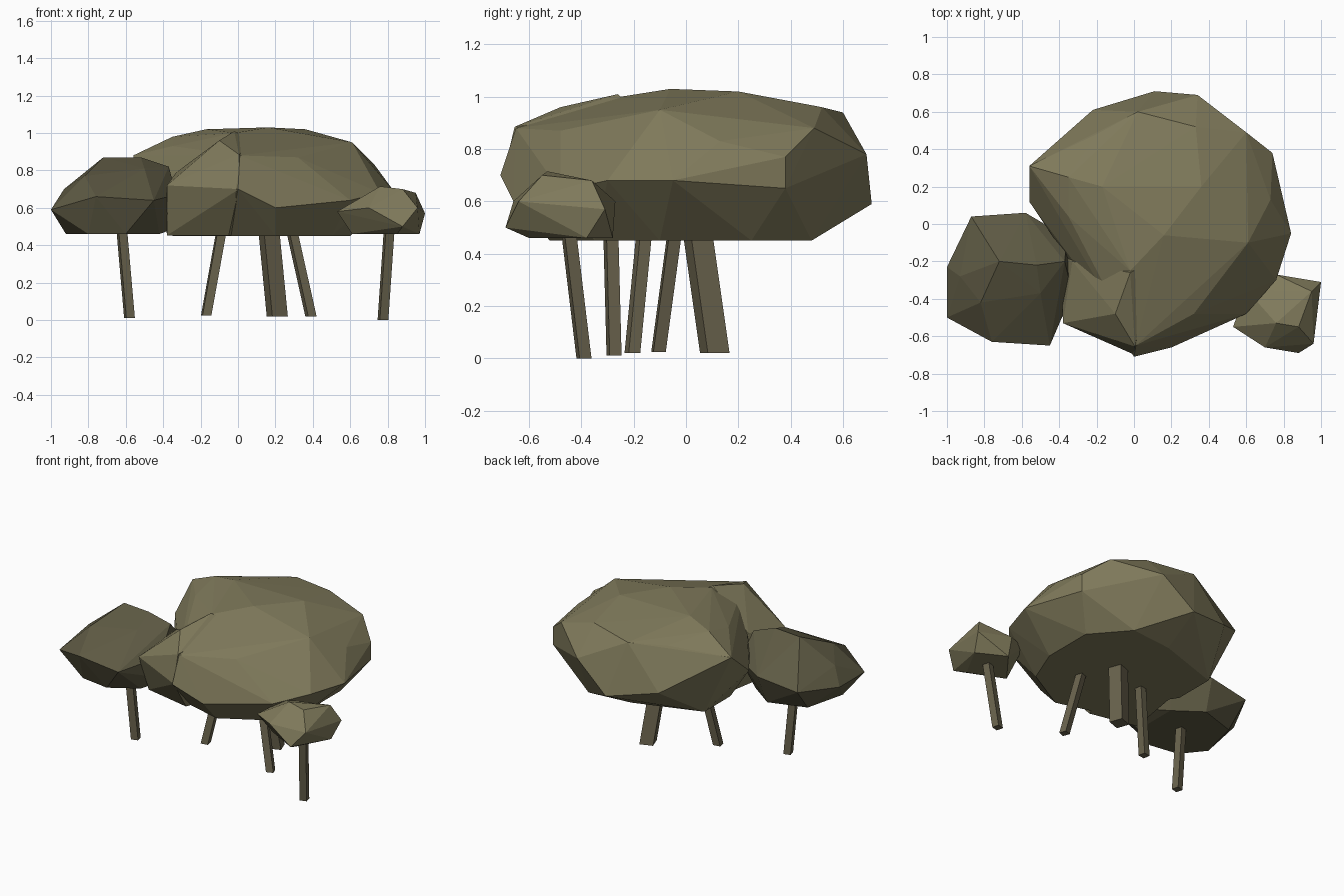
import bpy, bmesh, math
from mathutils import Vector

if "Cube" in bpy.data.objects:
    bpy.data.objects.remove(bpy.data.objects["Cube"])


def material(name, rgb):
    m = bpy.data.materials.new(name)
    m.diffuse_color = (*rgb, 1)
    m.use_nodes = True
    m.node_tree.nodes["Principled BSDF"].inputs["Base Color"].default_value = m.diffuse_color
    return m


OLIVE = material("olive_foliage", (0.215, 0.195, 0.105))
DARK = material("dark_olive_foliage", (0.112, 0.102, 0.057))
BARK = material("brown_bark", (0.140, 0.122, 0.073))


def add_object(name, bm, mat):
    bmesh.ops.recalc_face_normals(bm, faces=bm.faces)
    mesh = bpy.data.meshes.new(name)
    bm.to_mesh(mesh)
    bm.free()
    mesh.materials.append(mat)
    ob = bpy.data.objects.new(name, mesh)
    bpy.context.collection.objects.link(ob)
    return ob


def blob(name, points, mat, base=(), base_z=0.45):
    """Faceted foliage clump: hull of its corner points and a flat base outline."""
    bm = bmesh.new()
    for p in list(points) + [(x, y, base_z) for x, y in base]:
        bm.verts.new(p)
    bmesh.ops.convex_hull(bm, input=bm.verts[:])
    loose = [v for v in bm.verts if not v.link_faces]
    bmesh.ops.delete(bm, geom=loose, context='VERTS')
    return add_object(name, bm, mat)


def trunk(name, foot, top, side, turn):
    """Four-sided slanted post with level ends."""
    bm = bmesh.new()
    r = side / math.sqrt(2)
    rings = []
    for c in (Vector(foot), Vector(top)):
        rings.append([bm.verts.new(c + Vector((r * math.cos(a), r * math.sin(a), 0)))
                      for a in (math.radians(turn + 45 + 90 * i) for i in range(4))])
    lo, hi = rings
    for i in range(4):
        j = (i + 1) % 4
        bm.faces.new((lo[i], lo[j], hi[j], hi[i]))
    bm.faces.new(lo[::-1])
    bm.faces.new(hi)
    return add_object(name, bm, BARK)


# Large middle canopy
main = blob("main_canopy", [
    (-.56, .31, .88), (-.56, .12, .72), (-.22, .61, .66), (.11, .71, .59),
    (.34, .69, .78), (.74, .38, .65), (.74, .38, .77), (.84, -.05, .68),
    (.76, -.30, .68), (.60, -.48, .64), (.20, -.66, .60), (0, -.71, .70),
    (.01, -.65, .88), (-.35, .25, .98), (-.20, .48, .93), (.02, .60, .94),
    (.33, .52, .96), (.60, .49, .88), (.61, -.10, .95), (.73, .13, .83),
    (.36, .20, 1.02), (-.17, .20, 1.02), (.16, -.06, 1.03), (-.02, -.25, 1.0),
    (.32, -.48, .87), (-.35, .04, .93)], OLIVE,
    base=[(-.35, .30), (.10, .45), (.40, .48), (.60, .25), (.60, -.10),
          (.50, -.35), (.20, -.52), (-.05, -.45), (-.35, .02)])

# Front-left lobe, merged into the middle canopy
lobe = blob("canopy_lobe", [
    (-.38, -.53, .72), (-.33, -.20, .79), (-.02, -.26, 1.01), (-.10, -.48, .96),
    (.005, -.70, .70), (.005, -.655, .885), (-.39, -.17, .60),
    (.10, -.20, .95), (.12, -.40, .70)], OLIVE,
    base=[(-.38, -.42), (-.05, -.49), (-.30, .05), (.10, -.10)], base_z=.452)
union = main.modifiers.new("merge_lobe", 'BOOLEAN')
union.operation = 'UNION'
union.solver = 'EXACT'
union.object = lobe
bpy.context.view_layer.update()
deps = bpy.context.evaluated_depsgraph_get()
merged = bpy.data.meshes.new_from_object(main.evaluated_get(deps))
main.modifiers.clear()
main.data = merged
bpy.data.objects.remove(lobe)

# Left canopy
blob("left_canopy", [
    (-1, -.23, .59), (-1, -.50, .59), (-.87, .04, .62), (-.58, .06, .66),
    (-.36, -.07, .67), (-.31, -.30, .50), (-.33, -.37, .67), (-.45, -.65, .64),
    (-.76, -.63, .66), (-.93, -.28, .70), (-.72, -.20, .87), (-.52, -.22, .87),
    (-.82, -.42, .77), (-.50, -.37, .81), (-.37, -.20, .82)], DARK,
    base=[(-.92, -.38), (-.85, -.10), (-.60, -.02), (-.42, -.15),
          (-.42, -.45), (-.60, -.56), (-.80, -.53)], base_z=.46)

# Right canopy
blob("right_canopy", [
    (.53, -.55, .58), (.60, -.35, .62), (.76, -.27, .60), (1, -.31, .57),
    (.95, -.36, .68), (.96, -.64, .60), (.88, -.69, .50), (.70, -.66, .60),
    (.76, -.53, .715), (.88, -.55, .70)], OLIVE,
    base=[(.61, -.50), (.97, -.38), (.78, -.28), (.85, -.60)], base_z=.46)

# Trunks
trunk("left_trunk", (-.58, -.275, .01), (-.63, -.29, .58), .047, 15)
trunk("middle_left_trunk", (-.17, -.105, .025), (-.07, -.03, .58), .048, 10)
trunk("thick_middle_trunk", (.21, .11, .02), (.155, .03, .58), .088, 20)
trunk("middle_right_trunk", (.39, -.205, .02), (.265, -.15, .58), .047, 20)
trunk("right_trunk", (.775, -.39, 0), (.815, -.46, .58), .047, 15)
